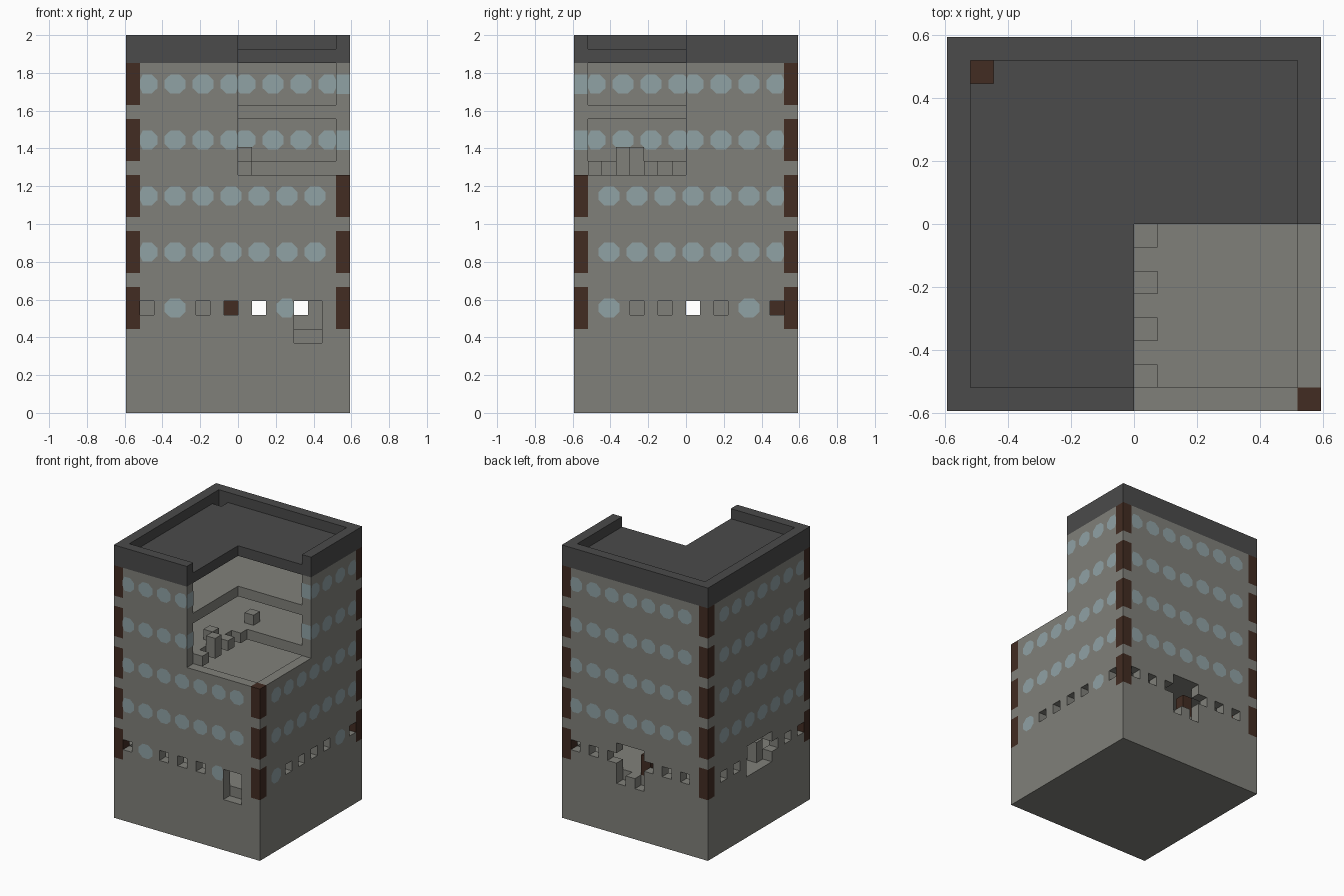
import bpy, bmesh, math
from mathutils import Vector

cube = bpy.data.objects.get("Cube")
if cube:
    bpy.data.objects.remove(cube, do_unlink=True)

U = 2 / 27          # one block
STOREYS = (6, 10, 14, 18, 22)


def material(name, rgb):
    m = bpy.data.materials.new(name)
    m.use_nodes = True
    m.diffuse_color = (*rgb, 1)
    m.node_tree.nodes["Principled BSDF"].inputs["Base Color"].default_value = (*rgb, 1)
    return m


concrete = material("concrete_grey", (0.216, 0.216, 0.193))
slate = material("dark_grey", (0.069, 0.069, 0.069))
rust = material("rust_brown", (0.054, 0.025, 0.016))
glass = material("pale_blue_glass", (0.279, 0.36, 0.376))

blocks = {}


def cells(x0, x1, y0, y1, z0, z1):
    return [(x, y, z) for x in range(x0, x1) for y in range(y0, y1) for z in range(z0, z1)]


def box(part, *size):
    for c in cells(*size):
        blocks[c] = part


def carve(*size):
    for c in cells(*size):
        blocks.pop(c, None)


def finish(name, bm, mat):
    mesh = bpy.data.meshes.new(name)
    bm.to_mesh(mesh)
    bm.free()
    mesh.materials.append(mat)
    ob = bpy.data.objects.new(name, mesh)
    bpy.context.collection.objects.link(ob)


# Hollow tower with a slab under each storey
box("walls", -8, 8, -8, 8, 0, 25)
for z in STOREYS:
    box("floor_slabs", -7, 7, -7, 7, z - 1, z)
    carve(-7, 7, -7, 7, z, z + 3)

# Flat roof with a raised rim
box("roof", -8, 8, -8, 8, 25, 27)
carve(-7, 7, -7, 7, 26, 27)

# Rust posts on the four corners of each storey
for z in STOREYS:
    for x in (-8, 7):
        for y in (-8, 7):
            box("corner_posts", x, x + 1, y, y + 1, z, z + 3)

# Missing quarter of the top storeys, with a ragged slab edge and rubble
carve(0, 8, -8, 0, 17, 27)
for y in (-7, -5, -3, -1):
    box("rubble", 0, 1, y, y + 1, 17, 18)
for x, y in ((0, -5), (-1, -4), (0, 1)):
    box("rubble", x, x + 1, y, y + 1, 18, 19)

# Ladder shaft through the roof
carve(-7, -6, 6, 7, 6, 26)
box("ladder_column", -7, -6, 6, 7, 6, 25)

# Lost windows on the lowest window row
for x in (-7, -3, -1, 1):
    carve(x, x + 1, -8, -7, 7, 8)
for y in (-4, -2, 0, 2, 6):
    carve(7, 8, y, y + 1, 7, 8)
for x in (-6, -4, 2, 4, 6):
    carve(x, x + 1, 7, 8, 7, 8)
for y in (-7, -5, 3, 5):
    carve(-8, -7, y, y + 1, 7, 8)

# Larger breaches: front, back and side
carve(4, 6, -8, -7, 5, 8)
carve(-1, 2, 7, 8, 6, 9)
carve(-2, -1, 7, 8, 7, 8)
carve(1, 2, 7, 8, 5, 6)
carve(-1, 0, 7, 8, 5, 6)
carve(-8, -7, -2, 2, 6, 9)
carve(-8, -7, -3, -2, 7, 8)
box("fallen_block", -7, -6, -2, -1, 6, 8)
box("crate", -1, 0, 6, 7, 6, 8)

# Turn the blocks into one shell per part, only where open to the air
SIDES = [Vector(s) for s in ((1, 0, 0), (-1, 0, 0), (0, 1, 0), (0, -1, 0), (0, 0, 1), (0, 0, -1))]
PAINT = {"roof": slate, "corner_posts": rust, "ladder_column": rust, "crate": rust}
for part in sorted(set(blocks.values())):
    bm = bmesh.new()
    for c in [c for c, p in blocks.items() if p == part]:
        mid = Vector(c) + Vector((0.5, 0.5, 0.5))
        for n in SIDES:
            if tuple(int(v) for v in Vector(c) + n) in blocks:
                continue
            a = Vector((n.y, n.z, n.x))
            b = n.cross(a)
            corners = [mid + (n + a * i + b * j) / 2 for i, j in ((-1, -1), (1, -1), (1, 1), (-1, 1))]
            bm.faces.new([bm.verts.new(v * U) for v in corners])
    bmesh.ops.remove_doubles(bm, verts=bm.verts, dist=0.001)
    finish(part, bm, PAINT.get(part, concrete))

# Eight-sided panes on the outer and inner face of every wall
panes = bmesh.new()
R = 0.75 / math.cos(math.pi / 8)


def pane(axis, side, along, z, low, high):
    """Pane on the wall at +-8 of the given axis, trimmed to low..high."""
    for depth, facing in ((8.03, side), (6.97, -side)):
        pts = []
        for k in range(8):
            t = math.pi / 8 + k * math.pi / 4
            s = min(max(along + R * math.cos(t), low), high)
            h = z + 0.92 * R * math.sin(t)
            p = (side * depth, s, h) if axis == 0 else (s, side * depth, h)
            pts.append(panes.verts.new(Vector(p) * U))
        f = panes.faces.new(pts)
        f.normal_update()
        if f.normal[axis] * facing < 0:
            f.normal_flip()


for axis, side, first in ((1, -1, -7), (0, 1, -6), (1, 1, -6), (0, -1, -7)):
    for z in STOREYS:
        for i in range(first, first + 14, 2):
            cell = (7 if side > 0 else -8, i) if axis == 0 else (i, 7 if side > 0 else -8)
            if (*cell, z + 1) not in blocks:
                continue
            low, high = -7, 7
            if z > 17 and (axis, side) == (1, -1):
                high = 0
            if z > 17 and (axis, side) == (0, 1):
                low = 0
            if z == 6 and (axis, side) == (1, -1) and i == 3:
                high = 4
            pane(axis, side, i + 0.5, z + 1.5, low, high)

# Glass showing in the two cut wall ends
for z in (19.5, 23.5):
    for ends in (((7, -0.03), (8, -0.03)), ((0.03, -8), (0.03, -7))):
        (x0, y0), (x1, y1) = ends
        quad = ((x0, y0, z - 0.7), (x1, y1, z - 0.7), (x1, y1, z + 0.7), (x0, y0, z + 0.7))
        panes.faces.new([panes.verts.new(Vector(p) * U) for p in quad])
finish("window_panes", panes, glass)
